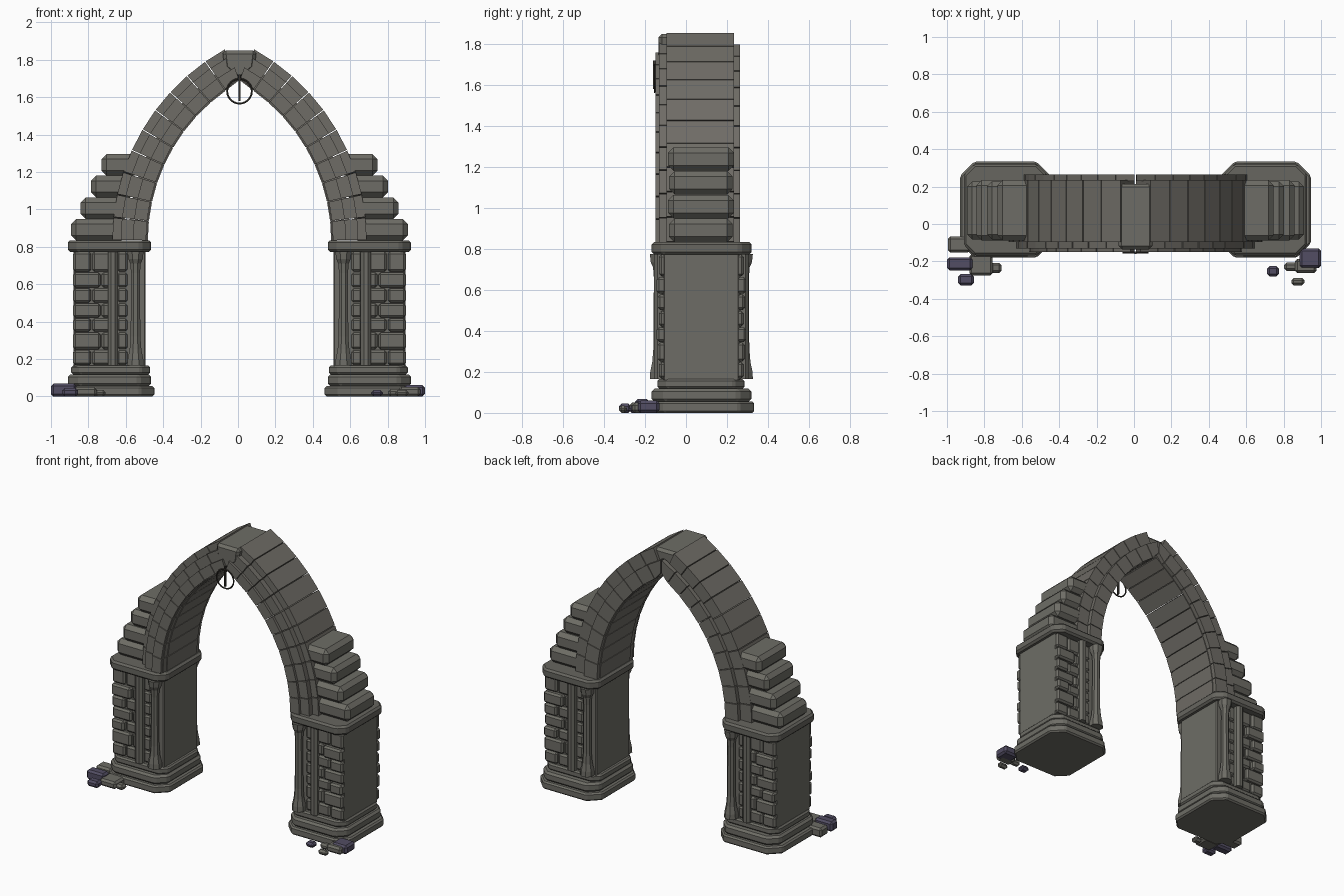
import bpy, bmesh, math

cube = bpy.data.objects.get("Cube")
if cube:
    bpy.data.objects.remove(cube, do_unlink=True)

CX, CY = 0.008, 0.075          # centre of the arch in plan
SPRING, FOCUS = 0.833, 0.49    # springing height, arc centre offset


def material(name, rgb):
    m = bpy.data.materials.new(name)
    m.use_nodes = True
    m.diffuse_color = (*rgb, 1)
    m.node_tree.nodes["Principled BSDF"].inputs["Base Color"].default_value = (*rgb, 1)
    return m


STONE = material("grey stone", (0.155, 0.152, 0.132))
ARCH = material("warm arch stone", (0.158, 0.150, 0.132))
TRIM = material("trim stone", (0.135, 0.132, 0.115))
PURPLE = material("purple rubble", (0.085, 0.075, 0.125))
IRON = material("dark iron", (0.04, 0.036, 0.03))


def finish(name, bm, mat, bevel=0.0, segments=1):
    bmesh.ops.recalc_face_normals(bm, faces=bm.faces[:])
    me = bpy.data.meshes.new(name)
    bm.to_mesh(me)
    bm.free()
    me.materials.append(mat)
    ob = bpy.data.objects.new(name, me)
    bpy.context.collection.objects.link(ob)
    if bevel:
        mod = ob.modifiers.new("Bevel", "BEVEL")
        mod.width, mod.segments = bevel, segments
        mod.limit_method, mod.angle_limit = "ANGLE", math.radians(30)
    return ob


def add_box(bm, x, y, z):
    verts = bmesh.ops.create_cube(bm, size=1)["verts"]
    for v in verts:
        v.co = [sum(r) / 2 + c * (r[1] - r[0]) for r, c in zip((x, y, z), v.co)]


def box(name, x, y, z, mat, bevel=0.0):
    bm = bmesh.new()
    add_box(bm, x, y, z)
    return finish(name, bm, mat, bevel)


def add_prism(bm, points, direction):
    face = bm.faces.new([bm.verts.new(p) for p in points])
    out = bmesh.ops.extrude_face_region(bm, geom=[face])["geom"]
    bmesh.ops.translate(bm, vec=direction, verts=[v for v in out if isinstance(v, bmesh.types.BMVert)])


def slab(name, s, x, y, z, cut, mat, bevel):
    """Slab with clipped corners, mirrored in x by the side sign."""
    (a, b), (c, d) = x, y
    plan = [(a + cut, c), (b - cut, c), (b, c + cut), (b, d - cut),
            (b - cut, d), (a + cut, d), (a, d - cut), (a, c + cut)]
    bm = bmesh.new()
    add_prism(bm, [(CX + s * px, py, z[0]) for px, py in plan], (0, 0, z[1] - z[0]))
    return finish(name, bm, mat, bevel)


def lathe(name, cx, cy, profile, mat, sides=8):
    bm = bmesh.new()
    rings = [[bm.verts.new((cx + r * math.cos(a), cy + r * math.sin(a), z))
              for a in [(i + 0.5) * math.tau / sides for i in range(sides)]] for r, z in profile]
    for low, high in zip(rings, rings[1:]):
        for i in range(sides):
            j = (i + 1) % sides
            bm.faces.new((low[i], low[j], high[j], high[i]))
    bm.faces.new(rings[0])
    bm.faces.new(rings[-1])
    return finish(name, bm, mat)


def arc_ring(name, s, r, y, mat, count=10, end=61.0, gap=0.12):
    """Half of the pointed arch as separate wedge stones."""
    bm = bmesh.new()
    step = end / count
    for i in range(count):
        t0, t1 = i * step + gap, (i + 1) * step - gap
        for v in bmesh.ops.create_cube(bm, size=1)["verts"]:
            rad = r[0] + (v.co.x + 0.5) * (r[1] - r[0])
            t = math.radians(t0 + (v.co.z + 0.5) * (t1 - t0))
            px = max(rad * math.cos(t) - FOCUS, 0.004)
            v.co = (CX + s * px, y[0] + (v.co.y + 0.5) * (y[1] - y[0]),
                    SPRING + rad * math.sin(t))
    return finish(name, bm, mat)


COLUMN = [(0.047, 0.165), (0.045, 0.2), (0.034, 0.25), (0.028, 0.32), (0.026, 0.66),
          (0.03, 0.71), (0.042, 0.735), (0.047, 0.775)]
COURSES = [0.165, 0.25, 0.345, 0.42, 0.5, 0.58, 0.665, 0.775]

for s, side in ((1, "left"), (-1, "right")):
    # Pier: stepped plinth, core and cap
    slab(side + "_plinth_bottom", s, (0.455, 0.937), (-0.18, 0.333), (0, 0.055), 0.075, STONE, 0.01)
    slab(side + "_plinth_middle", s, (0.472, 0.918), (-0.168, 0.32), (0.055, 0.118), 0.065, STONE, 0.014)
    slab(side + "_plinth_top", s, (0.478, 0.9), (-0.14, 0.285), (0.118, 0.165), 0.05, STONE, 0.01)
    slab(side + "_pier_core", s, (0.503, 0.888), (-0.11, 0.26), (0.16, 0.78), 0.006, STONE, 0)
    slab(side + "_pier_cap", s, (0.472, 0.918), (-0.168, 0.32), (0.772, 0.835), 0.055, TRIM, 0.013)

    # Front and back dressing of the pier
    for f, end in ((-1, "front"), (1, "back")):
        def depth(d0, d1):
            return sorted((CY + f * d0, CY + f * d1))

        lathe(f"{side}_{end}_column", CX + s * 0.556, CY + f * 0.208, COLUMN, STONE)
        lathe(f"{side}_{end}_thin_shaft", CX + s * 0.676, CY + f * 0.203,
              [(0.03, 0.165), (0.03, 0.775)], STONE)
        bm = bmesh.new()
        for i, (z0, z1) in enumerate(zip(COURSES, COURSES[1:])):
            split = 0.74 if i % 2 else 0.79
            proud = 0.207 + 0.006 * (i % 3)
            for a, b, p in ((split + 0.003, 0.89, proud), (0.692, split - 0.003, 0.202),
                            (0.597, 0.655, 0.195)):
                add_box(bm, sorted((CX + s * a, CX + s * b)), depth(0.17, p), (z0 + 0.002, z1 - 0.002))
        finish(f"{side}_{end}_wall_stones", bm, STONE, 0.012)

    # Stepped shoulder stones, buried into the arch
    reach = (0.9, 0.85, 0.795, 0.738)
    for i, edge in enumerate(reach):
        z0 = SPRING + i * 0.116
        inner = math.sqrt(1.17 ** 2 - (z0 + 0.11 - SPRING) ** 2) - FOCUS - 0.07
        wob = 0.006 * (i % 2)
        box(f"{side}_shoulder_stone_{i + 1}", sorted((CX + s * inner, CX + s * edge)),
            (-0.082 - wob, 0.228 + wob), (z0, z0 + 0.115), STONE, 0.027)

    # Arch stones and raised mouldings
    arc_ring(side + "_arch_stones", s, (0.98, 1.17), (-0.095, 0.235), ARCH)
    arc_ring(side + "_front_outer_moulding", s, (0.985, 1.125), (-0.132, -0.09), ARCH)
    arc_ring(side + "_front_inner_moulding", s, (0.99, 1.06), (-0.15, -0.13), ARCH)
    arc_ring(side + "_back_moulding", s, (0.985, 1.085), (0.23, 0.264), ARCH, end=63)

# Keystone wedge
bm = bmesh.new()
add_prism(bm, [(CX + x, -0.135, z) for x, z in
               ((-0.092, 1.85), (-0.08, 1.755), (0, 1.69), (0.08, 1.755), (0.092, 1.85))], (0, 0.35, 0))
finish("keystone", bm, STONE, 0.018)

# Hanging ring with its pin
bpy.ops.mesh.primitive_torus_add(major_radius=0.066, minor_radius=0.005, major_segments=24,
                                 minor_segments=6, location=(CX, -0.153, 1.632),
                                 rotation=(math.pi / 2, 0, 0))
ring = bpy.context.object
ring.name = "hanging_ring"
ring.data.materials.append(IRON)
box("ring_pin", (CX - 0.005, CX + 0.005), (-0.16, -0.148), (1.58, 1.72), IRON)

# Fallen rubble: x, y, width, depth, height, material
RUBBLE = [(-0.935, -0.11, 0.12, 0.085, 0.065, STONE), (-0.932, -0.213, 0.136, 0.07, 0.068, PURPLE),
          (-0.898, -0.298, 0.085, 0.06, 0.045, PURPLE), (-0.818, -0.218, 0.125, 0.115, 0.05, STONE),
          (-0.738, -0.235, 0.06, 0.055, 0.035, STONE), (0.942, -0.183, 0.115, 0.105, 0.06, PURPLE),
          (0.918, -0.225, 0.115, 0.075, 0.05, STONE), (0.838, -0.228, 0.07, 0.045, 0.04, STONE),
          (0.743, -0.252, 0.062, 0.055, 0.035, PURPLE), (0.876, -0.308, 0.07, 0.04, 0.035, STONE)]
for i, (x, y, w, d, h, mat) in enumerate(RUBBLE):
    box(f"rubble_{i + 1}", (x - w / 2, x + w / 2), (y - d / 2, y + d / 2), (0, h), mat, 0.013)
